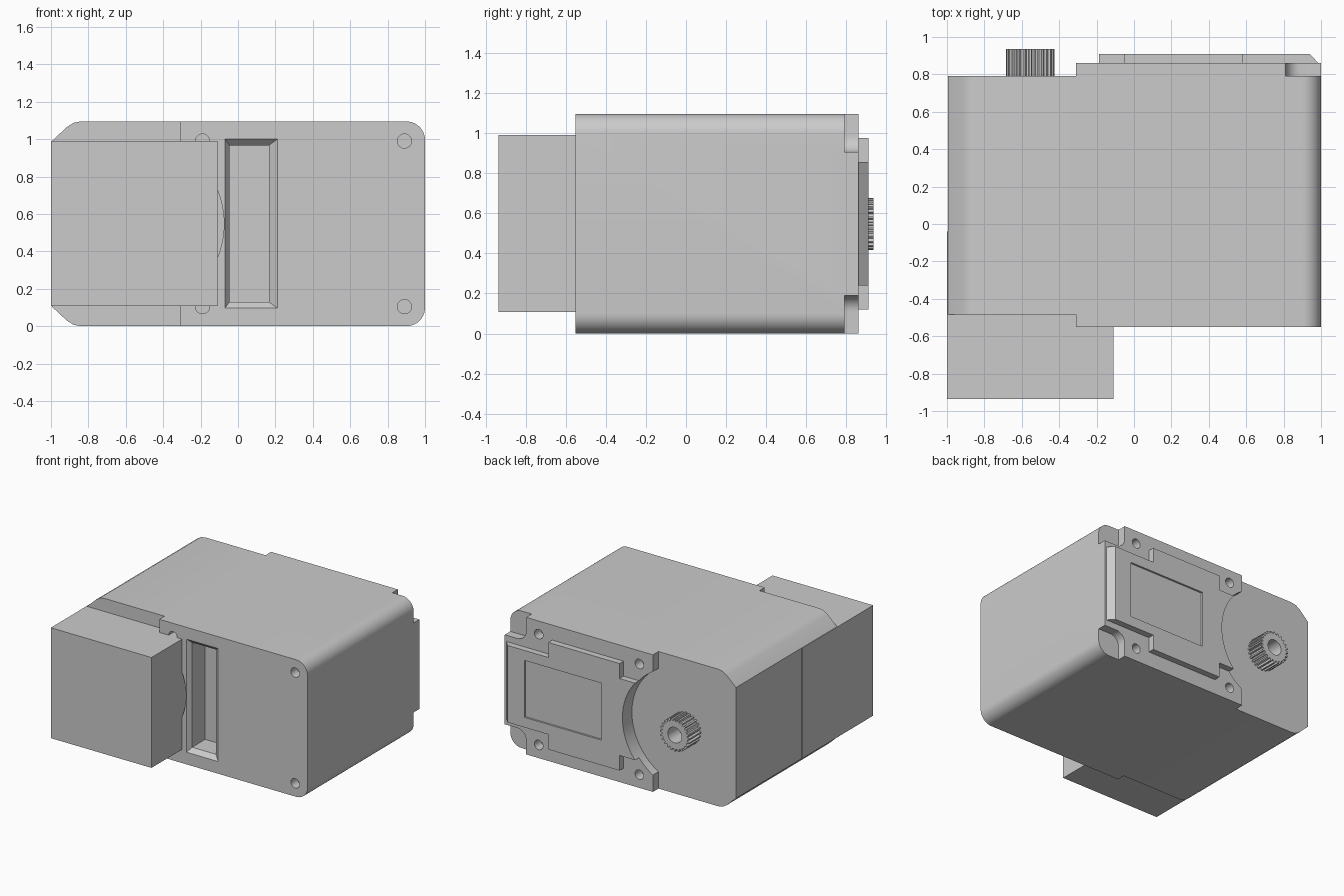
import bpy, bmesh
from math import sin, cos, pi, radians

if "Cube" in bpy.data.objects:
    bpy.data.objects.remove(bpy.data.objects["Cube"])

H = 1.095          # body height
CZ = H / 2         # mid height, also the shaft height
SX = -0.555        # shaft x


def finish(bm, name):
    bmesh.ops.recalc_face_normals(bm, faces=bm.faces)
    me = bpy.data.meshes.new(name)
    bm.to_mesh(me)
    bm.free()
    ob = bpy.data.objects.new(name, me)
    bpy.context.collection.objects.link(ob)
    return ob


def loft(name, rings):
    """Closed solid through matching rings of (x, y, z) points."""
    bm = bmesh.new()
    vs = [[bm.verts.new(p) for p in r] for r in rings]
    n = len(vs[0])
    bm.faces.new(vs[0])
    bm.faces.new(vs[-1][::-1])
    for a, b in zip(vs, vs[1:]):
        for i in range(n):
            j = (i + 1) % n
            bm.faces.new((a[i], a[j], b[j], b[i]))
    return finish(bm, name)


def prism(name, pts, y0, y1):
    return loft(name, [[(x, y, z) for x, z in pts] for y in (y0, y1)])


def rect(x0, x1, z0, z1):
    return [(x0, z0), (x1, z0), (x1, z1), (x0, z1)]


def arc(cx, cz, r, a0, a1, n):
    return [(cx + r * cos(radians(a0 + (a1 - a0) * i / n)),
             cz + r * sin(radians(a0 + (a1 - a0) * i / n))) for i in range(n + 1)]


def flip(pts):
    return [(x, H - z) for x, z in reversed(pts)]


def boolean(ob, cutter, op='DIFFERENCE'):
    m = ob.modifiers.new(op.lower(), 'BOOLEAN')
    m.operation, m.solver, m.object = op, 'EXACT', cutter
    bpy.context.view_layer.objects.active = ob
    bpy.ops.object.modifier_apply(modifier=m.name)
    bpy.data.objects.remove(cutter)


def smooth(ob):
    bpy.ops.object.select_all(action='DESELECT')
    ob.select_set(True)
    bpy.context.view_layer.objects.active = ob
    bpy.ops.object.shade_smooth_by_angle(angle=radians(25))


# Housing: rounded on the right, chamfered on the left
lower = [(-0.995, 0.105), (-0.915, 0.03), (-0.88, 0.008), (-0.84, 0)]
lower += arc(0.9, 0.1, 0.1, -90, 0, 10)
body = prism("housing", lower + flip(lower), -0.55, 0.86)

# Raised back panel, wider in the middle, sloped at the right end
half = [(-0.25, 0.24), (-0.05, 0.24), (-0.05, 0.12), (0.58, 0.12), (0.58, 0.24)]
low = half + [(0.999, 0.24), (0.999, H - 0.24)] + flip(half)
panel = loft("panel", [[(x, 0.845, z) for x, z in low],
                       [(min(x, 0.94), 0.91, z) for x, z in low]])
boolean(body, panel, 'UNION')

# Lowered left ends with a round clearance about the shaft
dz = (0.48 ** 2 - (-0.31 - SX) ** 2) ** 0.5
ang = 59.3
step = [(-0.31, 1.3), (-1.2, 1.3), (-1.2, -0.2), (-0.31, -0.2)]
step += arc(SX, CZ, 0.48, -ang, ang, 32)
for y0, y1 in ((-0.7, -0.485), (0.79, 1.0)):
    boolean(body, prism("step_cutter", step, y0, y1))

# Notches in the two right back corners
notch = [(1.1, -0.1), (1.1, 0.19)] + arc(0.89, 0.11, 0.08, 90, 180, 8) + [(0.81, -0.1)]
for pts in (notch, flip(notch)):
    boolean(body, prism("notch_cutter", pts, 0.79, 1.0))

# Shallow rectangle in the back panel
boolean(body, prism("label_cutter", rect(0.11, 0.79, 0.32, 0.775), 0.895, 1.0))

# Slot in the front with a sloped lip
slot = [(-0.57, -0.07, 0.21, 0.097, 1.0), (-0.55, -0.07, 0.21, 0.097, 1.0),
        (-0.515, -0.045, 0.165, 0.13, 0.967), (-0.35, -0.045, 0.165, 0.13, 0.967)]
boolean(body, loft("slot_cutter", [[(x, y, z) for x, z in rect(*r)] for y, *r in slot]))

# Screw holes front and back
for x, y0, y1 in ((-0.19, -0.7, -0.47), (0.89, -0.7, -0.47),
                  (-0.19, 0.78, 1.0), (0.70, 0.78, 1.0)):
    for z in (0.105, H - 0.105):
        boolean(body, prism("hole_cutter", arc(x, z, 0.038, 0, 345, 23), y0, y1))
smooth(body)

# Front block, set into the housing
prism("front_block", rect(-1, -0.11, 0.108, 0.99), -0.935, -0.04)

# Splined output shaft with a centre hole
teeth = 24
prof = []
for i in range(teeth):
    for f, r in ((-0.3, 0.112), (-0.18, 0.13), (0.18, 0.13), (0.3, 0.112)):
        a = 2 * pi * (i + f) / teeth
        prof.append((SX + r * cos(a), CZ + r * sin(a)))
shaft = prism("output_shaft", prof, 0.785, 0.935)
boolean(shaft, prism("bore_cutter", arc(SX, CZ, 0.062, 0, 348.75, 31), 0.80, 1.0))
smooth(shaft)
